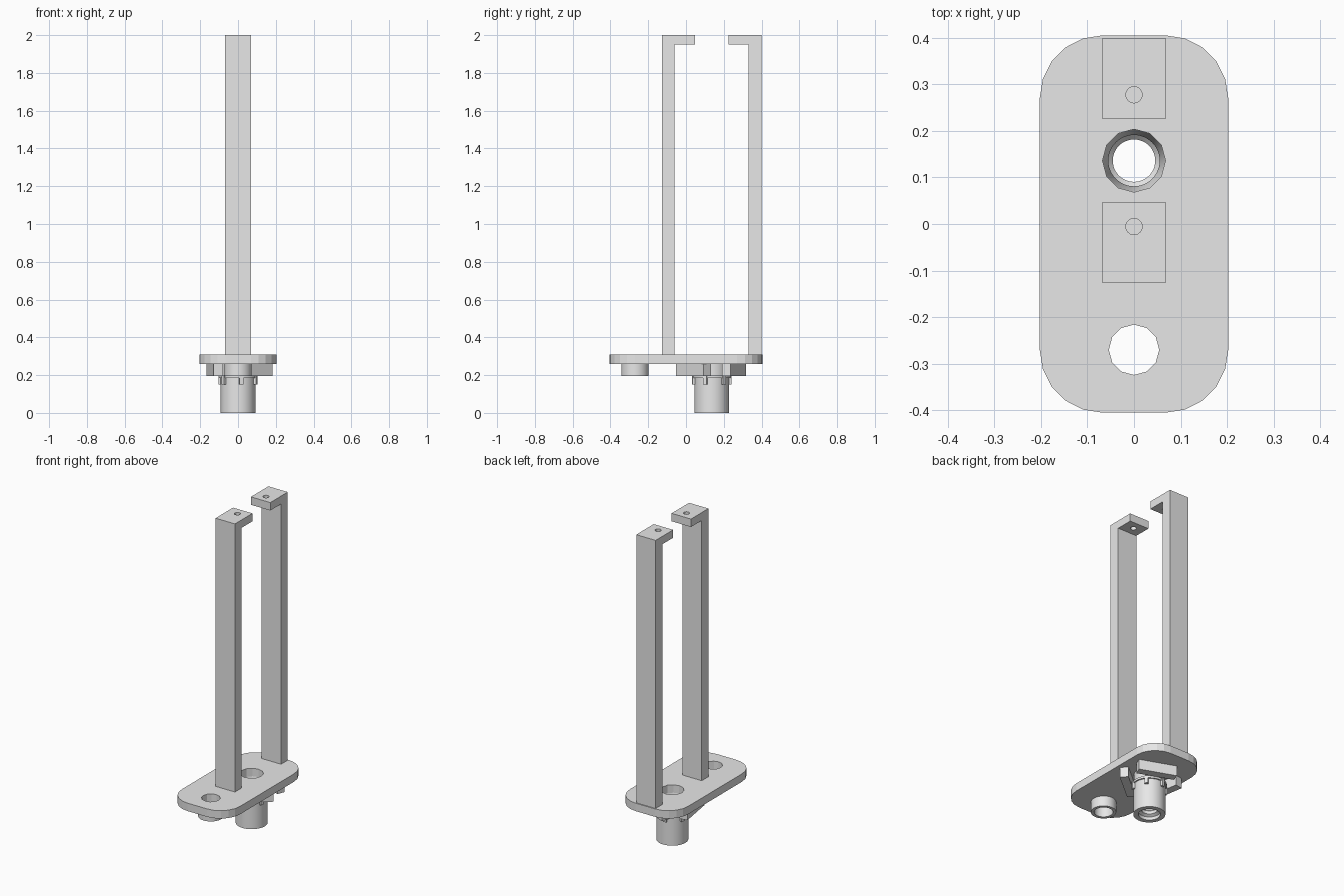
import bpy, bmesh, math
from mathutils import Matrix, Vector

cube = bpy.data.objects.get("Cube")
if cube:
    bpy.data.objects.remove(cube, do_unlink=True)

grey = bpy.data.materials.new("light_grey")
grey.use_nodes = True
grey.diffuse_color = (0.8, 0.8, 0.8, 1)
grey.node_tree.nodes["Principled BSDF"].inputs["Base Color"].default_value = (0.8, 0.8, 0.8, 1)

MOUNT_Y, TUBE_Y = 0.136, -0.27
PLATE_LOW, PLATE_TOP = 0.26, 0.31


def finish(name, bm, smooth=False):
    bmesh.ops.recalc_face_normals(bm, faces=bm.faces)
    mesh = bpy.data.meshes.new(name)
    bm.to_mesh(mesh)
    bm.free()
    mesh.materials.append(grey)
    obj = bpy.data.objects.new(name, mesh)
    bpy.context.collection.objects.link(obj)
    bpy.ops.object.select_all(action='DESELECT')
    bpy.context.view_layer.objects.active = obj
    obj.select_set(True)
    if smooth:
        bpy.ops.object.shade_smooth_by_angle(angle=math.radians(25))
    return obj


def extrude(name, outline, vector):
    """Solid made by sweeping a closed outline along a vector."""
    bm = bmesh.new()
    face = bm.faces.new([bm.verts.new(p) for p in outline])
    top = bmesh.ops.extrude_face_region(bm, geom=[face])["geom"]
    verts = [g for g in top if isinstance(g, bmesh.types.BMVert)]
    bmesh.ops.translate(bm, verts=verts, vec=vector)
    return finish(name, bm)


def lathe(name, profile, y, sides):
    """Closed (radius, height) profile turned about a vertical axis."""
    bm = bmesh.new()
    rings = [[bm.verts.new((r * math.cos(a), y + r * math.sin(a), z)) for r, z in profile]
             for a in (math.tau * i / sides for i in range(sides))]
    n = len(profile)
    for i in range(sides):
        here, after = rings[i], rings[(i + 1) % sides]
        for j in range(n):
            k = (j + 1) % n
            bm.faces.new((here[j], after[j], after[k], here[k]))
    return finish(name, bm, True)


def box(bm, size, matrix):
    bmesh.ops.create_cube(bm, size=1, matrix=matrix @ Matrix.Diagonal((*size, 1)))


def drill(obj, y, z, radius, depth, sides):
    bm = bmesh.new()
    bmesh.ops.create_cone(bm, cap_ends=True, segments=sides, radius1=radius, radius2=radius,
                          depth=depth, matrix=Matrix.Translation((0, y, z)))
    cutter = finish("hole_cutter", bm)
    cutter.hide_render = True
    mod = obj.modifiers.new("hole", 'BOOLEAN')
    mod.operation, mod.solver, mod.object = 'DIFFERENCE', 'EXACT', cutter
    bpy.context.view_layer.objects.active = obj
    bpy.ops.object.modifier_apply(modifier=mod.name)
    bpy.data.objects.remove(cutter, do_unlink=True)


# Base plate with faceted round corners and two holes
corner = 0.135
outline = []
for quarter, (sx, sy) in enumerate([(1, 1), (-1, 1), (-1, -1), (1, -1)]):
    for step in range(6):
        a = math.radians(90 * quarter + 18 * step)
        outline.append((sx * 0.0675 + corner * math.cos(a), sy * 0.27 + corner * math.sin(a), PLATE_LOW))
plate = extrude("base_plate", outline, (0, 0, PLATE_TOP - PLATE_LOW))
drill(plate, MOUNT_Y, 0.285, 0.0675, 0.2, 12)
drill(plate, TUBE_Y, 0.285, 0.054, 0.2, 12)

# Two facing uprights with drilled hooks
for name, side in (("front_upright", -1), ("back_upright", 1)):
    section = [(0.263, PLATE_TOP), (0.263, 2), (0.089, 2), (0.089, 1.95), (0.196, 1.95), (0.196, PLATE_TOP)]
    upright = extrude(name, [(-0.0675, MOUNT_Y + side * d, z) for d, z in section], (0.135, 0, 0))
    drill(upright, MOUNT_Y + side * 0.1415, 1.975, 0.0175, 0.2, 24)

# Short tube below the front hole
lathe("front_tube", [(0.0725, 0.195), (0.0725, PLATE_LOW), (0.054, PLATE_LOW), (0.054, 0.195)], TUBE_Y, 36)

# Hollow connector with collar and stepped bore
lathe("connector", [(0.0915, 0), (0.0915, 0.185), (0.1, 0.185), (0.1, 0.198), (0.088, 0.198),
                    (0.088, PLATE_LOW), (0.0675, PLATE_LOW), (0.055, 0.2), (0.055, 0.06),
                    (0.0455, 0.05), (0.0455, 0.03), (0.063, 0.02), (0.063, 0)], MOUNT_Y, 48)

# Six grip ribs under the collar
bm = bmesh.new()
for i in range(6):
    turn = Matrix.Translation((0, MOUNT_Y, 0)) @ Matrix.Rotation(math.radians(40 + 60 * i), 4, 'Z')
    box(bm, (0.02, 0.02, 0.048), turn @ Matrix.Translation((0.095, 0, 0.174)))
finish("connector_ribs", bm)

# Three guard blocks around the connector
bm = bmesh.new()
for i in range(3):
    turn = Matrix.Translation((0, MOUNT_Y, 0)) @ Matrix.Rotation(math.radians(69.5 + 120 * i), 4, 'Z')
    box(bm, (0.05, 0.229, 0.064), turn @ Matrix.Translation((0.125, 0, 0.228)))
finish("guard_blocks", bm)
